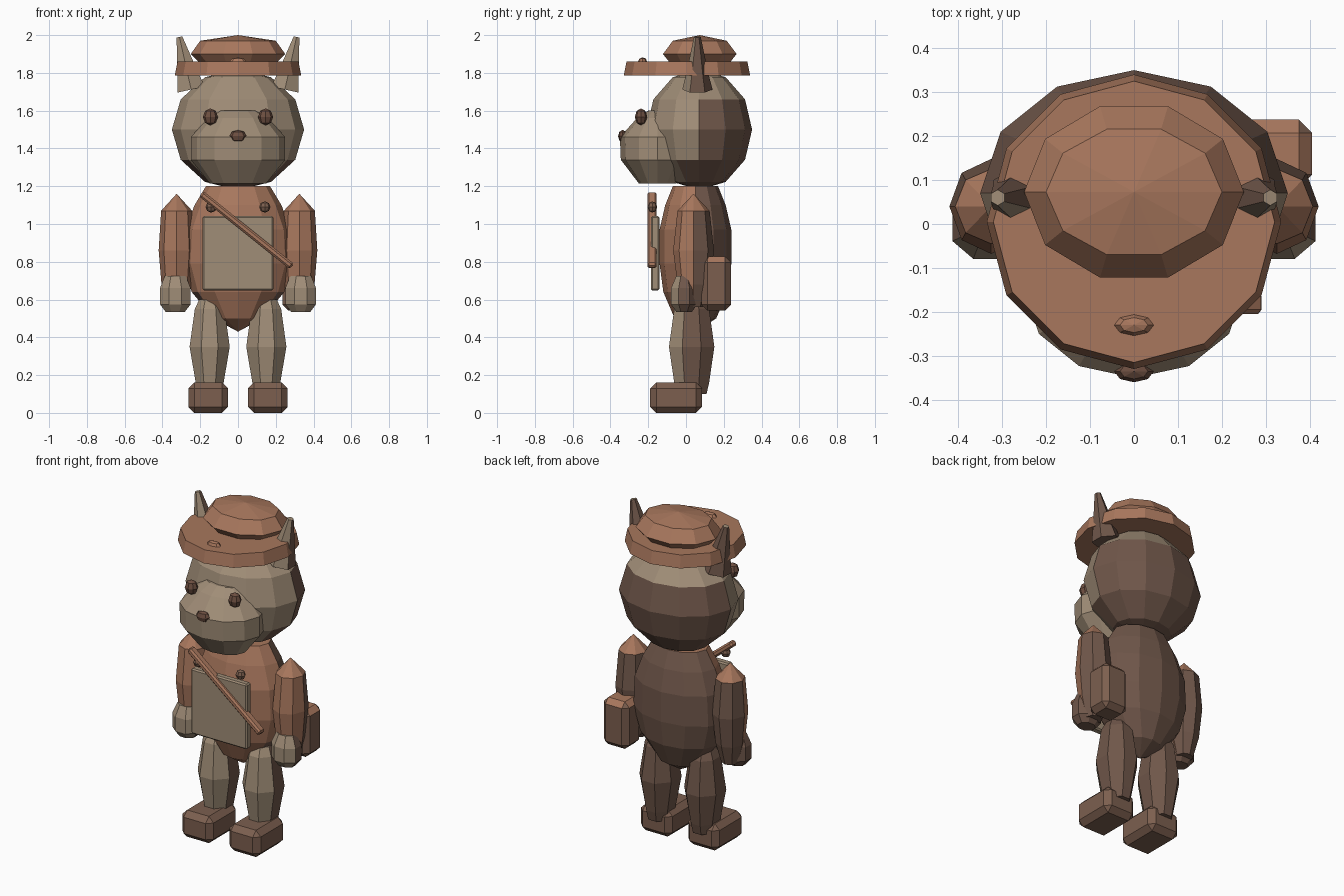
import bpy
import bmesh
from math import cos, sin, pi, tau, atan2, hypot
from mathutils import Matrix, Vector

starter = bpy.data.objects.get("Cube")
if starter:
    bpy.data.objects.remove(starter, do_unlink=True)


def make_material(name, srgb):
    linear = [((c / 255 + 0.055) / 1.055) ** 2.4 for c in srgb]
    material = bpy.data.materials.new(name)
    material.use_nodes = True
    colour = (*linear, 1)
    material.diffuse_color = colour
    shader = material.node_tree.nodes["Principled BSDF"]
    shader.inputs["Base Color"].default_value = colour
    shader.inputs["Roughness"].default_value = 0.9
    return material


tan = make_material("tan", (160, 141, 119))
rust = make_material("rust brown", (168, 119, 93))
brown = make_material("dark brown", (112, 87, 74))
leather = make_material("leather brown", (124, 95, 79))
button_brown = make_material("button brown", (108, 78, 64))


# Colour rules: each returns True where the second material applies
def faces_back(normal):
    return normal.y > -0.3 and normal.z < 0.6


def faces_side(normal):
    return normal.y > -0.45 and normal.z < 0.85


def faces_up(normal):
    return normal.z > 0.6


def finish(name, bm, materials, rule=None):
    bmesh.ops.recalc_face_normals(bm, faces=bm.faces)
    bm.normal_update()
    if rule:
        for face in bm.faces:
            face.material_index = int(rule(face.normal))
    mesh = bpy.data.meshes.new(name)
    bm.to_mesh(mesh)
    bm.free()
    for material in materials:
        mesh.materials.append(material)
    obj = bpy.data.objects.new(name, mesh)
    bpy.context.collection.objects.link(obj)
    return obj


def loft(name, rings, centre, sides, materials, rule=None, tilt=0, phase=0):
    """Stack elliptical rings (z, rx, ry); a zero radius makes a point."""
    bm = bmesh.new()
    loops = []
    for z, rx, ry in rings:
        if rx == 0:
            loops.append([bm.verts.new((0, 0, z))])
            continue
        angles = [tau * (i + phase) / sides for i in range(sides)]
        loops.append([bm.verts.new((rx * cos(a), ry * sin(a), z)) for a in angles])
    for low, high in zip(loops, loops[1:]):
        for i in range(sides):
            j = (i + 1) % sides
            quad = [low[i % len(low)], low[j % len(low)],
                    high[j % len(high)], high[i % len(high)]]
            bm.faces.new(list(dict.fromkeys(quad)))
    for end in (loops[0], loops[-1]):
        if len(end) > 2:
            bm.faces.new(end)
    bm.transform(Matrix.Translation(centre) @ Matrix.Rotation(tilt, 4, "Y"))
    return finish(name, bm, materials, rule)


def ball(name, centre, radii, sides, steps, materials, rule=None):
    rx, ry, rz = radii
    rings = []
    for k in range(steps + 1):
        a = pi * k / steps
        r = sin(a) if 0 < k < steps else 0
        rings.append((-rz * cos(a), rx * r, ry * r))
    return loft(name, rings, centre, sides, materials, rule)


def block(name, centre, size, bevel, materials, rule=None, tilt=0):
    bm = bmesh.new()
    bmesh.ops.create_cube(bm, size=1)
    bm.transform(Matrix.Diagonal((*size, 1)))
    bmesh.ops.bevel(bm, geom=bm.edges[:], offset=bevel, segments=1, affect="EDGES")
    bm.transform(Matrix.Translation(centre) @ Matrix.Rotation(tilt, 4, "Y"))
    return finish(name, bm, materials, rule)


# Head, muzzle and nose
ball("head", (0, 0.07, 1.5), (0.35, 0.28, 0.32), 12, 6, [tan, brown], faces_back)
loft("muzzle", [(1.215, 0.15, 0.1), (1.34, 0.25, 0.195), (1.46, 0.25, 0.2),
                (1.56, 0.16, 0.11), (1.6, 0.1, 0.05)],
     (0, -0.15, 0), 12, [tan])
ball("nose", (0, -0.335, 1.465), (0.045, 0.025, 0.033), 8, 4, [button_brown])

# Hat
loft("hat_brim", [(1.785, 0.335, 0.335), (1.86, 0.32, 0.32)], (0, 0.005, 0), 12, [rust])
loft("hat_crown", [(1.84, 0.19, 0.155), (1.9, 0.25, 0.205),
                   (1.97, 0.2, 0.15), (2, 0, 0)],
     (0, 0.073, 0), 10, [rust])
ball("hat_badge", (0, -0.23, 1.86), (0.045, 0.024, 0.022), 8, 4, [rust])

# Torso
loft("torso", [(0.43, 0, 0), (0.5, 0.13, 0.11), (0.64, 0.245, 0.17),
               (0.79, 0.29, 0.19), (0.97, 0.28, 0.19),
               (1.1, 0.23, 0.16), (1.2, 0.17, 0.12)],
     (0, 0.05, 0), 12, [rust, brown], faces_back)

# Bib and the strap across it
block("bib", (0, -0.163, 0.845), (0.375, 0.044, 0.395), 0.008, [tan])
start, end = Vector((-0.195, -0.18, 1.16)), Vector((0.285, -0.18, 0.775))
along = end - start
block("strap", (start + end) / 2, (hypot(along.x, along.z), 0.05, 0.036), 0.01,
      [rust], tilt=atan2(-along.z, along.x))

# Side bag
block("side_bag", (0.32, 0.16, 0.685), (0.17, 0.155, 0.285), 0.03, [leather, rust], faces_up)

# Paired parts
for side, s in (("right", -1), ("left", 1)):
    ball(f"{side}_eye", (s * 0.146, -0.238, 1.567), (0.04, 0.033, 0.045), 8, 4,
         [button_brown])
    loft(f"{side}_ear", [(0, 0.085, 0.08), (0.09, 0.062, 0.058), (0.285, 0.018, 0.018)],
         (s * 0.248, 0.06, 1.712), 6, [tan, brown], faces_back,
         tilt=s * 0.22, phase=0.5)
    ball(f"{side}_button", (s * 0.142, -0.178, 1.09), (0.03, 0.026, 0.03), 8, 4,
         [leather])
    loft(f"{side}_arm", [(0.56, 0.05, 0.05), (0.68, 0.08, 0.085), (0.86, 0.095, 0.108),
                         (1.07, 0.082, 0.085), (1.16, 0, 0)],
         (s * 0.325, 0.04, 0), 8, [rust, brown], faces_back)
    loft(f"{side}_hand", [(0.535, 0.055, 0.045), (0.575, 0.088, 0.075),
                          (0.66, 0.088, 0.075), (0.725, 0.06, 0.045)],
         (s * 0.332, -0.01, 0), 8, [tan, brown], faces_back, phase=0.5)
    loft(f"{side}_leg", [(0.1, 0.07, 0.085), (0.16, 0.08, 0.1), (0.35, 0.115, 0.13),
                         (0.55, 0.085, 0.1), (0.6, 0.06, 0.07)],
         (s * 0.15, 0.03, 0), 8, [tan, brown], faces_side, phase=0.5)
    block(f"{side}_foot", (s * 0.158, -0.052, 0.081), (0.21, 0.275, 0.162), 0.032,
          [leather])
